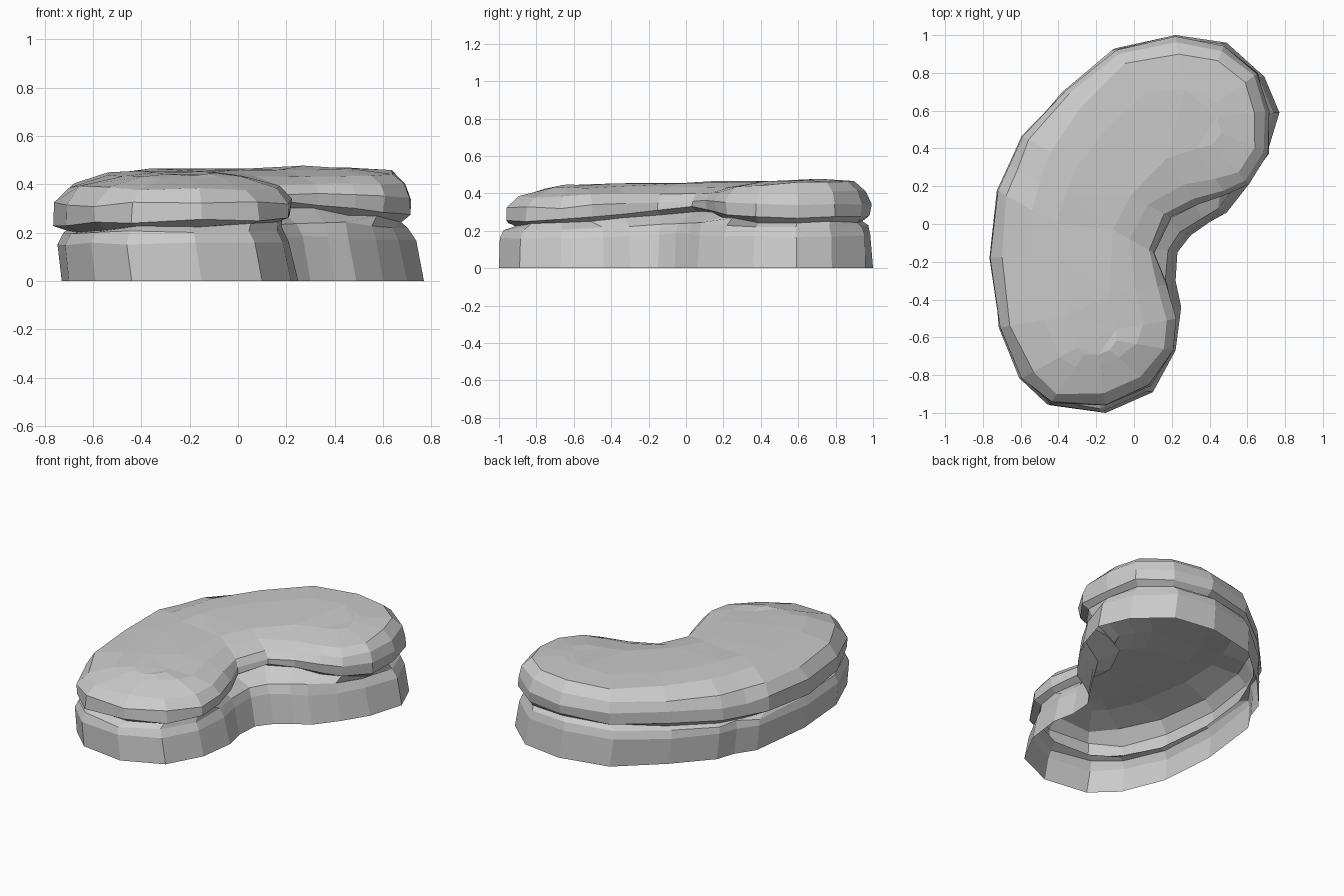
import bpy
import bmesh
import random
from math import exp
from mathutils import Vector
from mathutils.geometry import intersect_point_line

cube = bpy.data.objects.get("Cube")
if cube:
    bpy.data.objects.remove(cube)
random.seed(4)

# Kidney outlines in hundredths, counter-clockwise from the front tip
LOWER = [(-15, -100), (10, -89), (22, -67), (25, -44), (22, -30), (23, -15),
         (30, -6), (40, 1), (49, 6), (60, 20), (70, 36), (77, 59), (69, 78),
         (49, 96), (22, 100), (-10, 93), (-36, 70), (-56, 48), (-60, 36),
         (-68, 24), (-73, -18), (-70, -55), (-59, -82), (-44, -96)]
UPPER = [(-15, -97), (9, -86), (22, -67), (23, -50), (18, -32), (12, -16),
         (20, 3), (34, 10), (49, 15), (61, 21), (72, 37), (72, 60), (66, 80),
         (48, 95), (22, 99), (-10, 93), (-37, 72), (-60, 47), (-67, 32),
         (-73, 18), (-77, -18), (-72, -55), (-60, -82), (-45, -96)]
SPINE = [Vector(p) for p in ((-.2, -.6), (-.28, -.15), (0, .35), (.3, .55))]
HOLLOW = Vector((.25, 0))


def nearest_on_spine(p):
    """Closest point on the curved centre line of the rock."""
    best = []
    for a, b in zip(SPINE, SPINE[1:]):
        t = intersect_point_line(p, a, b)[1]
        best.append(a.lerp(b, min(max(t, 0), 1)))
    return min(best, key=lambda q: (q - p).length)


def ring(bm, outline, z, inset, slope, shift, lift, wobble):
    """One loop of vertices, moved towards the spine and slightly roughened."""
    verts = []
    for x, y in outline:
        p = Vector((x, y)) / 100
        inward = nearest_on_spine(p) - p
        # The top rounds off more gently towards the front left
        gentle = min(max(.5 - .6 * (p.x + p.y), 0), 1)
        step = inset + slope * gentle + random.uniform(-wobble, wobble)
        q = p + inward.normalized() * min(step, inward.length * .75)
        # The seam rises at the hollow and sinks along the far left
        hollow = exp(-((p - HOLLOW).length / .4) ** 2)
        seam = lift * (hollow - .5 * min(max(-p.x - .35, 0) / .4, 1))
        tilt = .04 * z * p.y
        height = z + seam + tilt + random.uniform(-wobble, wobble)
        verts.append(bm.verts.new((q.x + shift, q.y, height)))
    return verts


# Slabs: outline, height, inset, front-left inset, sideways lean, lift, roughness
LEVELS = [(LOWER, 0, 0, 0, 0, 0, 0),
          (LOWER, .165, .01, 0, -.025, .02, .006),
          (LOWER, .215, .03, 0, -.03, .03, .008),
          (UPPER, .24, .045, .01, 0, .06, .008),
          (UPPER, .265, .01, 0, 0, .06, .008),
          (UPPER, .335, .005, .01, 0, .02, .01),
          (UPPER, .395, .03, .04, 0, 0, .008),
          (UPPER, .442, .09, .15, 0, -.01, .007),
          (UPPER, .455, .28, .1, 0, 0, .006)]

bm = bmesh.new()
rings = [ring(bm, *level) for level in LEVELS]
for low, high in zip(rings, rings[1:]):
    for i in range(len(low)):
        j = (i + 1) % len(low)
        bm.faces.new((low[i], low[j], high[j], high[i]))
cap = bm.faces.new(rings[-1])
bmesh.ops.triangulate(bm, faces=[cap], ngon_method='BEAUTY')

mesh = bpy.data.meshes.new("rock")
bm.to_mesh(mesh)
bm.free()
rock = bpy.data.objects.new("rock", mesh)
bpy.context.collection.objects.link(rock)

# Plain grey stone
stone = bpy.data.materials.new("grey stone")
stone.use_nodes = True
colour = (.6, .6, .6, 1)
stone.diffuse_color = colour
stone.node_tree.nodes["Principled BSDF"].inputs["Base Color"].default_value = colour
mesh.materials.append(stone)
